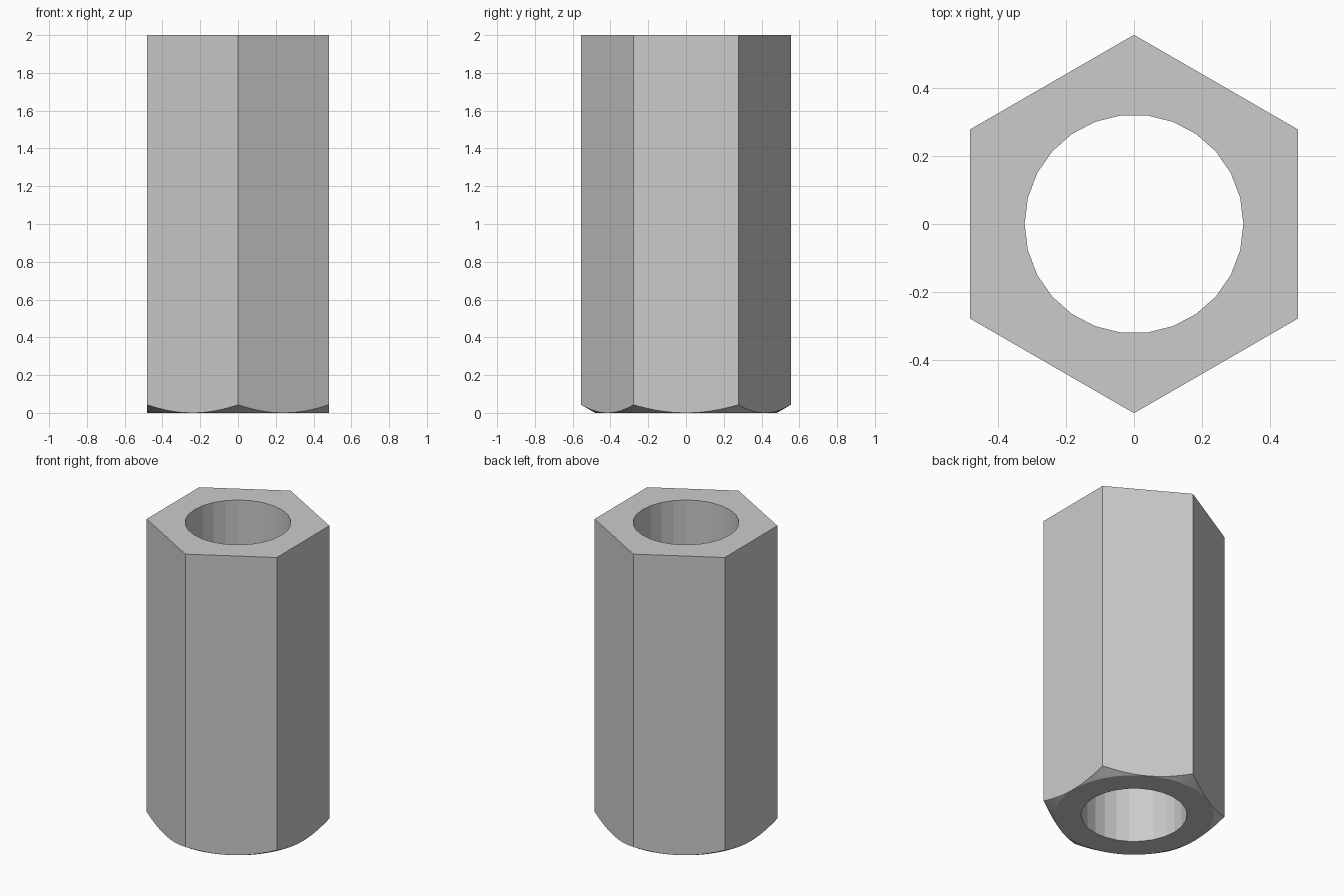
import bpy, bmesh
from math import cos, sin, pi, tan, radians

default = bpy.data.objects.get("Cube")
if default:
    bpy.data.objects.remove(default, do_unlink=True)

HEIGHT = 2.0
APOTHEM = 0.481           # half the width across the flats
BORE_R = 0.321
BORE_SIDES = 26
STEPS = 12                # chamfer segments on each flat
SLOPE = tan(radians(30))  # chamfer cone

steel = bpy.data.materials.new("steel grey")
steel.use_nodes = True
grey = (0.6, 0.6, 0.6, 1)
steel.diffuse_color = grey
steel.node_tree.nodes["Principled BSDF"].inputs["Base Color"].default_value = grey

bm = bmesh.new()


def polar(r, a, z):
    return bm.verts.new((r * cos(a), r * sin(a), z))


def ring_edges(verts):
    n = len(verts)
    return [bm.edges.get((verts[i], verts[(i + 1) % n]))
            or bm.edges.new((verts[i], verts[(i + 1) % n])) for i in range(n)]


# Outer outlines: hexagon on top, chamfer curve and chamfer circle below
corner_r = APOTHEM / cos(pi / 6)
top = [polar(corner_r, -pi / 6 + k * pi / 3, HEIGHT) for k in range(6)]
curve, circle = [], []
for i in range(6 * STEPS):
    off = -pi / 6 + (i % STEPS) * pi / 3 / STEPS
    a = off + (i // STEPS) * pi / 3
    r = APOTHEM / cos(off)
    curve.append(polar(r, a, (r - APOTHEM) * SLOPE))
    # the curve touches the circle at the middle of each flat
    middle = i % STEPS == STEPS // 2
    circle.append(curve[-1] if middle else polar(APOTHEM, a, 0))

# Six flats with a curved lower edge
n = len(curve)
for k in range(6):
    low = [curve[(k * STEPS + j) % n] for j in range(STEPS + 1)]
    bm.faces.new(low + [top[(k + 1) % 6], top[k]])

# Conical chamfer
for i in range(n):
    j = (i + 1) % n
    loop = [circle[i], circle[j], curve[j], curve[i]]
    bm.faces.new(list(dict.fromkeys(loop)))

# Straight faceted bore
bore = [[polar(BORE_R, 2 * pi * i / BORE_SIDES, z) for i in range(BORE_SIDES)]
        for z in (0, HEIGHT)]
for i in range(BORE_SIDES):
    j = (i + 1) % BORE_SIDES
    bm.faces.new((bore[0][j], bore[0][i], bore[1][i], bore[1][j]))

# Flat end faces around the bore
for outer, inner in ((circle, bore[0]), (top, bore[1])):
    bmesh.ops.triangle_fill(bm, use_beauty=True, use_dissolve=False,
                            edges=ring_edges(outer) + ring_edges(inner))

bmesh.ops.recalc_face_normals(bm, faces=bm.faces)
mesh = bpy.data.meshes.new("hex_sleeve")
bm.to_mesh(mesh)
bm.free()
mesh.materials.append(steel)
bpy.context.collection.objects.link(bpy.data.objects.new("hex_sleeve", mesh))
